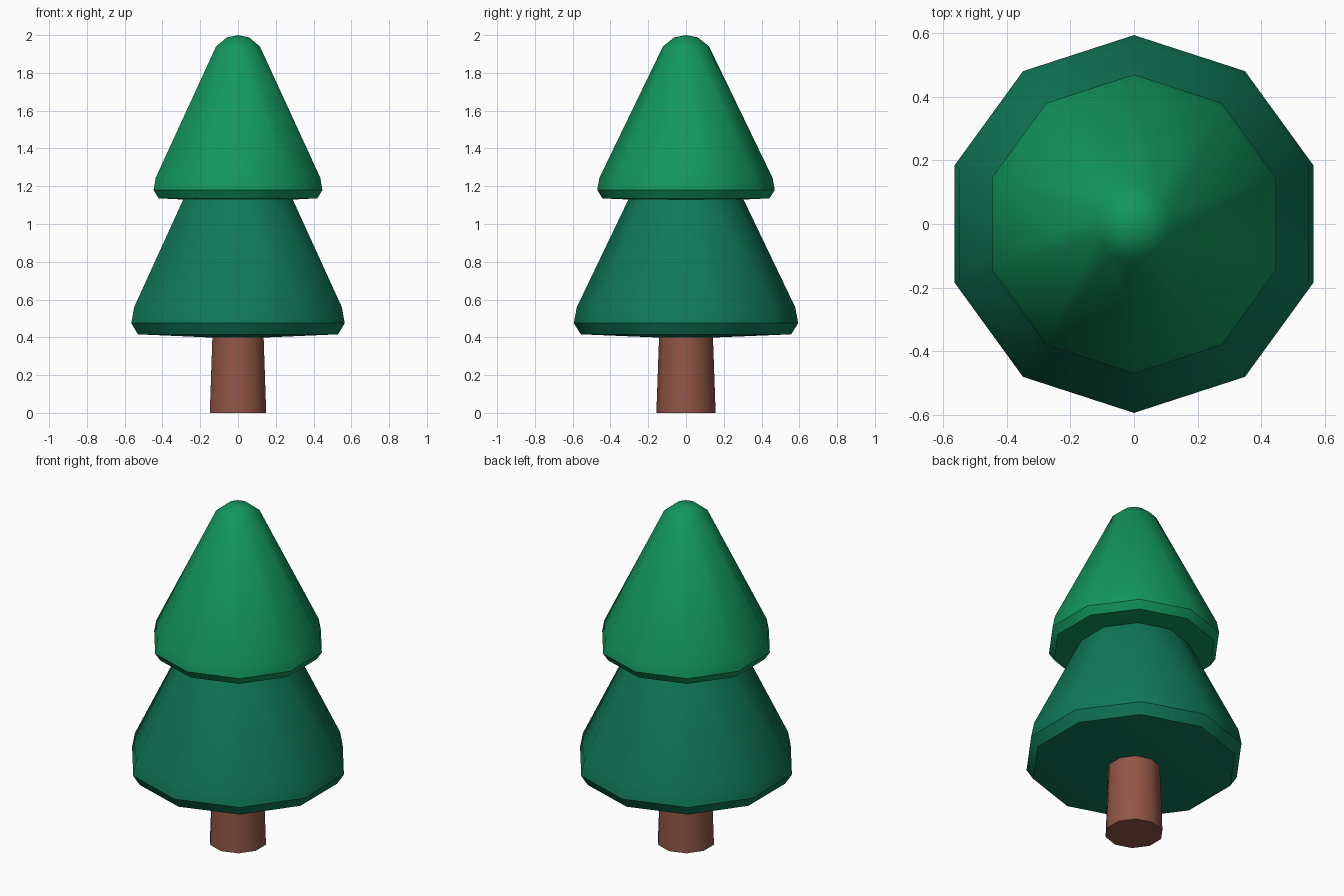
import bpy, bmesh, math

if "Cube" in bpy.data.objects:
    bpy.data.objects.remove(bpy.data.objects["Cube"])

SIDES = 10


def material(name, rgb):
    m = bpy.data.materials.new(name)
    m.diffuse_color = (*rgb, 1.0)
    m.use_nodes = True
    m.node_tree.nodes["Principled BSDF"].inputs["Base Color"].default_value = m.diffuse_color
    return m


def lathe(name, profile, mat):
    """Revolve (radius, z) points, bottom to top, into a closed ten-sided solid."""
    bm = bmesh.new()
    rings = []
    for r, z in profile:
        if r == 0:
            rings.append([bm.verts.new((0, 0, z))] * SIDES)
        else:
            rings.append([bm.verts.new((r * math.sin(2 * math.pi * i / SIDES),
                                        r * math.cos(2 * math.pi * i / SIDES), z))
                          for i in range(SIDES)])
    for low, high in zip(rings, rings[1:]):
        for i in range(SIDES):
            j = (i + 1) % SIDES
            corners = list(dict.fromkeys((low[i], low[j], high[j], high[i])))
            bm.faces.new(corners)
    bmesh.ops.recalc_face_normals(bm, faces=bm.faces)
    mesh = bpy.data.meshes.new(name)
    bm.to_mesh(mesh)
    bm.free()
    mesh.materials.append(mat)
    obj = bpy.data.objects.new(name, mesh)
    bpy.context.collection.objects.link(obj)
    bpy.ops.object.select_all(action='DESELECT')
    obj.select_set(True)
    bpy.context.view_layer.objects.active = obj
    bpy.ops.object.shade_smooth_by_angle(angle=math.radians(38))
    return obj


bark = material("bark brown", (0.283, 0.091, 0.061))
dark_green = material("dark green", (0.005, 0.19, 0.098))
light_green = material("light green", (0.006, 0.305, 0.114))

# Tapered trunk
lathe("trunk", [(0, 0), (0.157, 0), (0.142, 0.42), (0, 0.42)], bark)

# Lower foliage tier: shallow underside, bevelled rim, sloping skirt
lathe("lower_foliage", [(0, 0.393), (0.557, 0.416), (0.594, 0.475), (0.578, 0.56),
                        (0.295, 1.15), (0, 1.15)], dark_green)

# Upper foliage tier with rounded tip
lathe("upper_foliage", [(0, 1.115), (0.442, 1.136), (0.470, 1.18), (0.458, 1.245),
                        (0.122, 1.94), (0.062, 1.988), (0, 2.0)], light_green)
